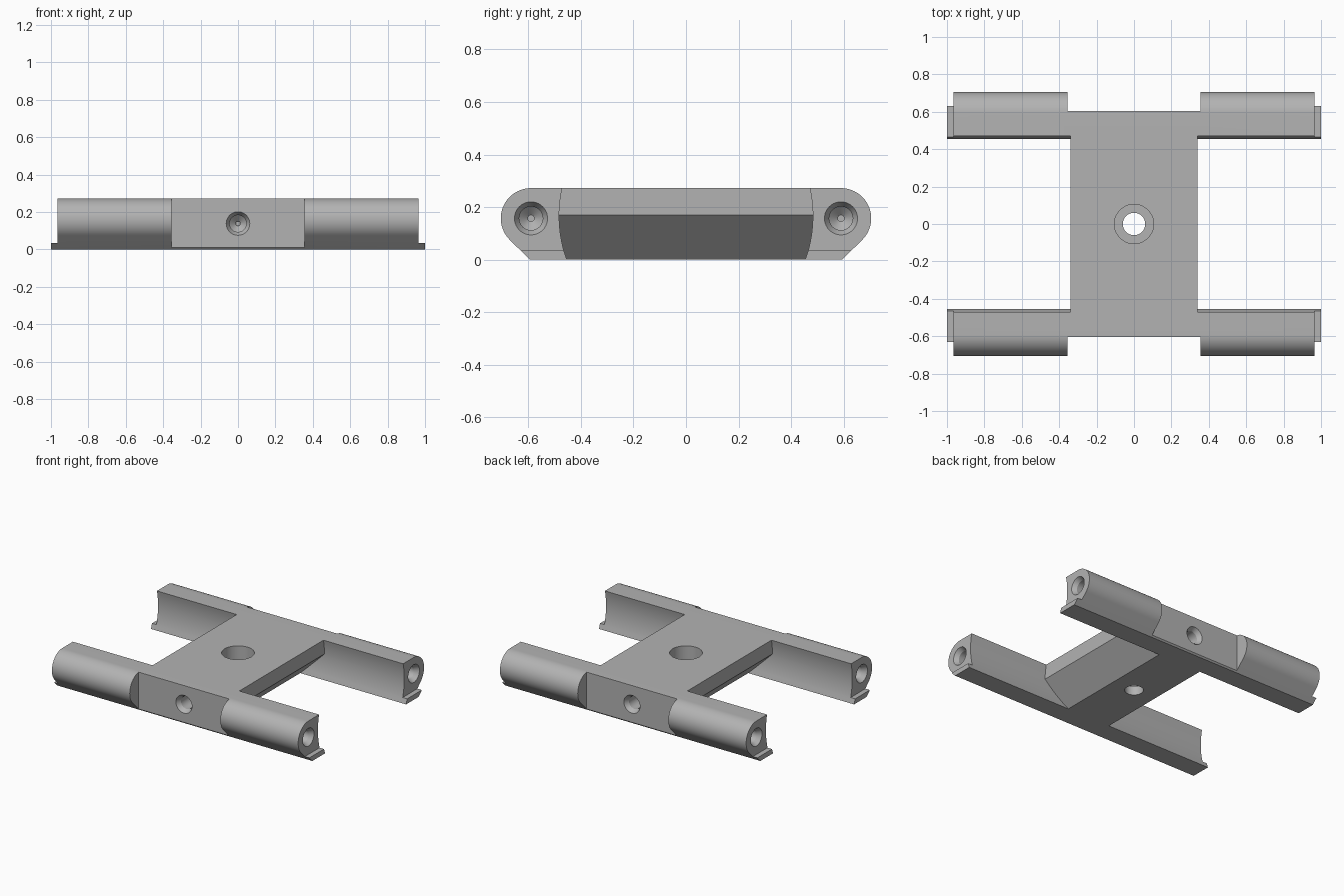
import bpy, bmesh
from math import sin, cos, pi, sqrt, radians
from mathutils import Matrix, Vector

old = bpy.data.objects.get("Cube")
if old:
    bpy.data.objects.remove(old, do_unlink=True)

grey = bpy.data.materials.new("plain grey")
grey.use_nodes = True
colour = (0.45, 0.45, 0.45, 1)
grey.diffuse_color = colour
grey.node_tree.nodes["Principled BSDF"].inputs["Base Color"].default_value = colour

TOP, AXIS_Y, AXIS_Z = 0.272, 0.59, 0.157
RADIUS = TOP - AXIS_Z


def finish(name, bm):
    bmesh.ops.recalc_face_normals(bm, faces=bm.faces)
    mesh = bpy.data.meshes.new(name)
    bm.to_mesh(mesh)
    bm.free()
    mesh.materials.append(grey)
    obj = bpy.data.objects.new(name, mesh)
    bpy.context.collection.objects.link(obj)
    return obj


def extrude(name, points, half, place):
    """Sweep a closed profile from -half to +half; place maps (u, v, t) to xyz."""
    bm = bmesh.new()
    ends = [[bm.verts.new(place(u, v, t)) for u, v in points] for t in (-half, half)]
    for ring in ends:
        bm.faces.new(ring)
    n = len(points)
    for i in range(n):
        j = (i + 1) % n
        bm.faces.new((ends[0][i], ends[0][j], ends[1][j], ends[1][i]))
    return finish(name, bm)


def lathe(name, points, origin, direction, sides=40):
    """Revolve (radius, depth) points about a direction."""
    bm = bmesh.new()
    rings = [[bm.verts.new((r * cos(2 * pi * k / sides), r * sin(2 * pi * k / sides), d))
              for k in range(sides)] for r, d in points]
    bm.faces.new(rings[0])
    bm.faces.new(rings[-1])
    for a, b in zip(rings, rings[1:]):
        for k in range(sides):
            m = (k + 1) % sides
            bm.faces.new((a[k], a[m], b[m], b[k]))
    turn = Vector(direction).to_track_quat('Z', 'Y').to_matrix().to_4x4()
    bm.transform(Matrix.Translation(origin) @ turn)
    return finish(name, bm)


def combine(target, other, operation):
    mod = target.modifiers.new(operation.lower(), 'BOOLEAN')
    mod.operation, mod.object, mod.solver = operation, other, 'EXACT'
    bpy.context.view_layer.objects.active = target
    bpy.ops.object.modifier_apply(modifier=mod.name)
    bpy.data.objects.remove(other, do_unlink=True)


def inner(z):
    """Shallow hollow on the inside of each arm."""
    return sqrt(0.483 ** 2 - (z - 0.165) ** 2)


# Arm section: flat top, round outside, 45 degree underside, hollow inside
hollow = [(inner(TOP * i / 12), TOP * i / 12) for i in range(13)]
round_side = [(AXIS_Y + RADIUS * cos(a), AXIS_Z + RADIUS * sin(a))
              for a in (radians(90 - 135 * i / 27) for i in range(28))]
LIP = 0.035
foot = 0.595
arm_section = hollow + round_side + [(foot, 0)]
lip_section = [(inner(0), 0), (inner(LIP), LIP), (foot + LIP, LIP), (foot, 0)]

# Central web with sloping lower sides
web_half = [(0.17, 0), (0.34, 0.17), (0.34, TOP)]
web_section = web_half + [(-x, z) for x, z in reversed(web_half)]
frame = extrude("frame", web_section, 0.52, lambda u, v, t: (u, t, v))

# Two long arms, each with a thin lip sticking out at the ends
for side in (-1, 1):
    along_x = lambda u, v, t: (t, side * u, v)
    combine(frame, extrude("arm", arm_section, 0.965, along_x), 'UNION')
    combine(frame, extrude("lip", lip_section, 1.0, along_x), 'UNION')

# Flats in the middle of the outer sides
for side in (-1, 1):
    flat = [(0.605, -0.1), (0.605, 0.4), (0.8, 0.4), (0.8, -0.1)]
    combine(frame, extrude("flat_cutter", flat, 0.355,
                           lambda u, v, t: (t, side * u, v)), 'DIFFERENCE')

# Countersunk blind holes in the arm ends and the flats
screw = [(0.069, -0.01), (0.045, 0.03), (0.045, 0.2), (0.012, 0.23), (0.012, 0.26)]
for side in (-1, 1):
    for end in (-1, 1):
        combine(frame, lathe("end_hole", screw, (end * 0.965, side * AXIS_Y, AXIS_Z),
                             (-end, 0, 0)), 'DIFFERENCE')
    combine(frame, lathe("side_hole", screw, (0, side * 0.605, 0.138),
                         (0, -side, 0)), 'DIFFERENCE')

# Stepped hole through the middle
step = [(0.105, -0.1), (0.105, 0.21), (0.06, 0.21), (0.06, 0.4)]
combine(frame, lathe("centre_hole", step, (0, 0, TOP), (0, 0, -1), 64), 'DIFFERENCE')

bpy.ops.object.select_all(action='DESELECT')
frame.select_set(True)
bpy.context.view_layer.objects.active = frame
bpy.ops.object.shade_smooth_by_angle(angle=radians(30))
